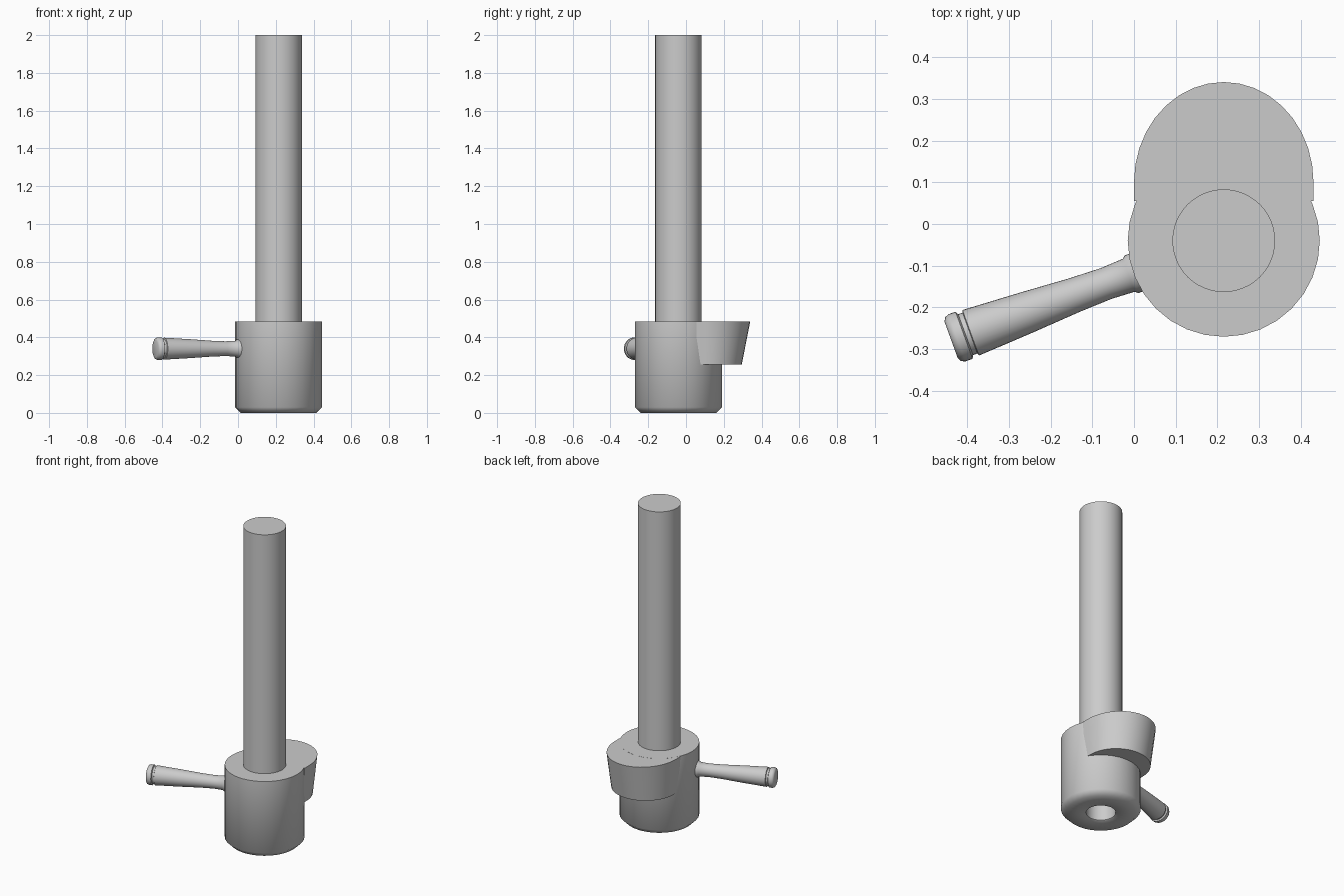
import bpy, bmesh
from math import pi, cos, sin, radians
from mathutils import Matrix

if "Cube" in bpy.data.objects:
    bpy.data.objects.remove(bpy.data.objects["Cube"])

CX, CY = 0.215, -0.04   # axis shared by body, rod and handle


def finish(bm, name, angle=50):
    bmesh.ops.remove_doubles(bm, verts=bm.verts, dist=1e-5)
    bmesh.ops.recalc_face_normals(bm, faces=bm.faces)
    me = bpy.data.meshes.new(name)
    bm.to_mesh(me)
    bm.free()
    ob = bpy.data.objects.new(name, me)
    bpy.context.collection.objects.link(ob)
    bpy.ops.object.select_all(action='DESELECT')
    ob.select_set(True)
    bpy.context.view_layer.objects.active = ob
    bpy.ops.object.shade_smooth_by_angle(angle=radians(angle))
    return ob


def lathe(name, profile, matrix, segs=32):
    """Revolve (radius, height) points about local z, then place."""
    bm = bmesh.new()
    vs = [bm.verts.new((r, 0, z)) for r, z in profile]
    es = [bm.edges.new(p) for p in zip(vs, vs[1:])]
    bmesh.ops.spin(bm, geom=vs + es, cent=(0, 0, 0), axis=(0, 0, 1),
                   angle=2 * pi, steps=segs, use_merge=True)
    bm.transform(matrix)
    return finish(bm, name)


base = Matrix.Translation((CX, CY, 0))

# Portafilter-like body with chamfered foot and a round recess underneath
lathe("body", [(0, 0.10), (0.085, 0.10), (0.085, 0.004), (0.09, 0), (0.20, 0),
               (0.23, 0.03), (0.23, 0.485), (0, 0.485)], base)

# Tall plain rod rising from the body
lathe("rod", [(0, 0.45), (0.123, 0.45), (0.123, 2.0), (0, 2.0)], base, 48)

# Side handle: root collar, flared grip, groove and end cap
handle_dir = (Matrix.Translation((CX, CY, 0.34))
              @ Matrix.Rotation(radians(200), 4, 'Z')
              @ Matrix.Rotation(pi / 2, 4, 'Y'))
lathe("handle", [(0, 0.19), (0.048, 0.19), (0.048, 0.235), (0.042, 0.242),
                 (0.039, 0.30), (0.042, 0.38), (0.05, 0.50), (0.058, 0.645),
                 (0.052, 0.647), (0.052, 0.658), (0.06, 0.662), (0.06, 0.68),
                 (0.056, 0.69), (0.046, 0.695), (0, 0.695)], handle_dir)

# Tapered half-oval spout at the back of the body
bm = bmesh.new()
N = 18
rings = []
for z, rx, ry in ((0.255, 0.197, 0.195), (0.4845, 0.215, 0.24)):
    pts = [(CX + rx, 0.055)]
    pts += [(CX + rx * cos(pi * i / N), 0.1 + ry * sin(pi * i / N)) for i in range(N + 1)]
    pts += [(CX - rx, 0.055)]
    rings.append([bm.verts.new((x, y, z)) for x, y in pts])
low, top = rings
bm.faces.new(low)
bm.faces.new(top)
for i in range(len(low)):
    j = (i + 1) % len(low)
    bm.faces.new((low[i], low[j], top[j], top[i]))
finish(bm, "spout")
